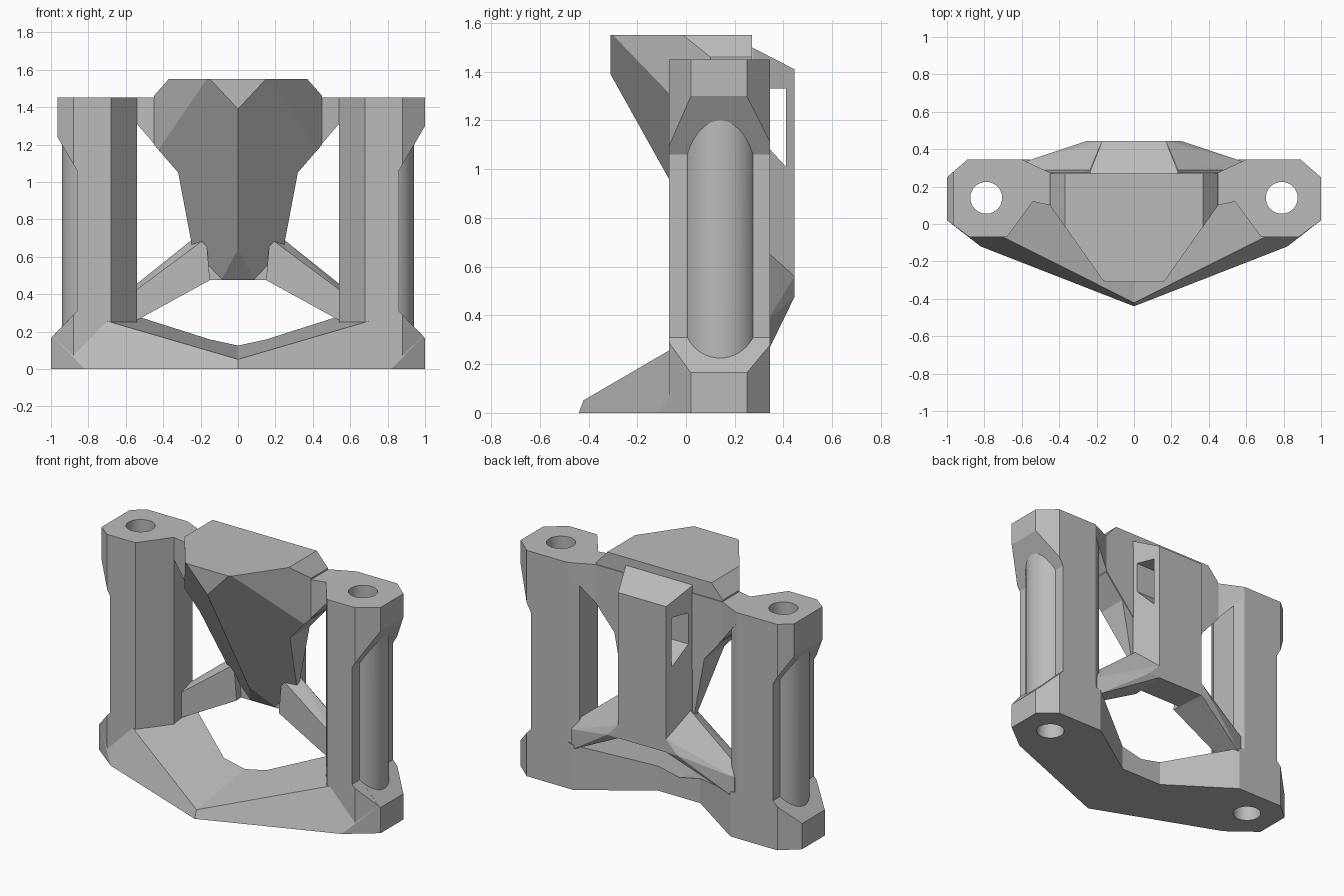
import bpy, bmesh, math
from mathutils import Vector

if "Cube" in bpy.data.objects:
    bpy.data.objects.remove(bpy.data.objects["Cube"], do_unlink=True)

GREY = (0.5, 0.5, 0.5, 1)
metal = bpy.data.materials.new("plain_grey")
metal.diffuse_color = GREY
metal.use_nodes = True
metal.node_tree.nodes["Principled BSDF"].inputs["Base Color"].default_value = GREY

HOLE_X, HOLE_Y = 0.79, 0.14


def prism(points, axis, lo, hi, side=1):
    """Extrude a 2D outline along an axis; side mirrors it in x."""
    place = {"x": lambda a, b, h: (h, a, b),
             "y": lambda a, b, h: (a, h, b),
             "z": lambda a, b, h: (a, b, h)}[axis]
    bm = bmesh.new()
    rings = []
    for h in (lo, hi):
        ring = [Vector(place(a, b, h)) for a, b in points]
        rings.append([bm.verts.new((v.x * side, v.y, v.z)) for v in ring])
    low, high = rings
    bm.faces.new(low)
    bm.faces.new(high)
    n = len(points)
    for i in range(n):
        j = (i + 1) % n
        bm.faces.new((low[i], low[j], high[j], high[i]))
    bmesh.ops.recalc_face_normals(bm, faces=bm.faces)
    return bm


def hull(points):
    bm = bmesh.new()
    for p in points:
        bm.verts.new(p)
    bmesh.ops.convex_hull(bm, input=bm.verts[:])
    return bm


def slice_off(bm, point, normal):
    """Remove what lies on the normal's side and cap the cut."""
    result = bmesh.ops.bisect_plane(
        bm, geom=bm.verts[:] + bm.edges[:] + bm.faces[:], dist=1e-5,
        plane_co=point, plane_no=normal, clear_outer=True)
    edges = [e for e in result["geom_cut"] if isinstance(e, bmesh.types.BMEdge)]
    bmesh.ops.edgeloop_fill(bm, edges=[e for e in edges if e.is_boundary])


def mirror_half(bm):
    """Drop the wall on the centre plane and mirror across it."""
    inner = [f for f in bm.faces if all(abs(v.co.x) < 1e-4 for v in f.verts)]
    bmesh.ops.delete(bm, geom=inner, context="FACES")
    bmesh.ops.mirror(bm, geom=bm.verts[:] + bm.edges[:] + bm.faces[:],
                     axis="X", merge_dist=1e-4)
    return bm


def make(name, bm):
    bmesh.ops.recalc_face_normals(bm, faces=bm.faces)
    mesh = bpy.data.meshes.new(name)
    bm.to_mesh(mesh)
    bm.free()
    mesh.materials.append(metal)
    obj = bpy.data.objects.new(name, mesh)
    bpy.context.collection.objects.link(obj)
    return obj


def activate(obj):
    bpy.ops.object.select_all(action="DESELECT")
    obj.select_set(True)
    bpy.context.view_layer.objects.active = obj


def combine(obj, bm, operation):
    tool = make("helper", bm)
    tool.hide_render = True
    mod = obj.modifiers.new(operation.lower(), "BOOLEAN")
    mod.operation, mod.object, mod.solver = operation, tool, "EXACT"
    activate(obj)
    bpy.ops.object.modifier_apply(modifier=mod.name)
    bpy.data.objects.remove(tool, do_unlink=True)


def rod(radius, lo, hi, side):
    ring = [(HOLE_X + radius * math.cos(i * math.tau / 48),
             HOLE_Y + radius * math.sin(i * math.tau / 48)) for i in range(48)]
    return prism(ring, "z", lo, hi, side)


# Columns: chamfered posts with a side relief, a round core and a bore
post = [(.68, -.07), (.88, -.07), (1, .02), (1, .25), (.89, .345),
        (.6, .345), (.54, .31), (.54, .12)]
relief = [(.86, .31), (.86, 1.06), (1.1, 1.47), (1.1, .06)]
trimmed = [(.86, .31), (.86, 1.06), (.965, 1.24), (.965, 1.6), (1.1, 1.6), (1.1, .06)]
for name, side, outline in (("left_column", 1, relief), ("right_column", -1, trimmed)):
    column = make(name, prism(post, "z", 0, 1.45, side))
    combine(column, prism(outline, "y", -.3, .6, side), "DIFFERENCE")
    combine(column, rod(.152, .12, 1.36, side), "UNION")
    combine(column, rod(.085, -.1, 1.7, side), "DIFFERENCE")
    activate(column)
    bpy.ops.object.shade_smooth_by_angle(angle=math.radians(20))

# Base: pointed foot with a folded sloping top and flared front
foot = [(0, -.44), (.82, -.12), (1, .02), (1, .25), (.89, .345),
        (.557, .345), (.15, .07), (0, .07)]
bm = prism(foot, "z", 0, .45)
slice_off(bm, (0, -.43, .05), (-.217, -.15, 1))
slice_off(bm, (1, 0, .165), (.145, 0, .14))
tip, toe, shoulder = Vector((0, -.44, 0)), Vector((.82, -.12, 0)), Vector((.68, -.08, .25))
slice_off(bm, tip, (toe - tip).cross(shoulder - tip))
base = make("base", mirror_half(bm))
for side in (1, -1):
    combine(base, rod(.085, -.1, .6, side), "DIFFERENCE")

# Head: wide top narrowing to a keel that sweeps down and back
front = [(0, 1.55), (.37, 1.55), (.45, 1.46), (.45, 1.2), (.32, 1.05),
         (.25, .68), (.235, .475), (0, .475)]
bm = prism(front, "y", -.31, .27)
slice_off(bm, (.16, -.31, 1.5), (.41, -.29, 0))
slice_off(bm, (0, -.31, 1.39), (.0384, -.0645, -.036))
slice_off(bm, (0, .10, .65), (0, -.175, -.154))
make("head", mirror_half(bm))

# Spine: tapered rear rib with a slot through it
rib = [(0, .25), (.235, .25), (.235, .28), (.17, .445), (0, .445)]
bm = prism(rib, "z", .475, 1.54)
slice_off(bm, (0, .27, 1.5), (0, .09, .175))
spine = make("spine", mirror_half(bm))
slot = [(.3, 1.33), (.41, 1.33), (.41, 1.01), (.3, 1.13)]
combine(spine, prism(slot, "x", -.4, .4), "DIFFERENCE")

# Bridges from head to columns, and braces from spine to column feet
wing = [(.2, .1), (.45, .1), (.54, .12), (.6, .2), (.6, .345), (.45, .275), (.2, .275)]
strut = [(.17, .2, .7), (.56, .2, .41), (.56, .2, .25), (.24, .2, .475), (.15, .2, .475),
         (.235, .29, .7), (.56, .29, .44), (.17, .445, .56), (.17, .445, .475),
         (.25, .445, .475), (.58, .335, .25), (.58, .335, .38)]
for name, side in (("left", 1), ("right", -1)):
    bm = prism(wing, "z", .7, 1.45)
    slice_off(bm, (.54, 0, 1.31), (.355, 0, -.305))
    for v in bm.verts:
        v.co.x *= side
    make(name + "_bridge", bm)
    make(name + "_brace", hull([(x * side, y, z) for x, y, z in strut]))
